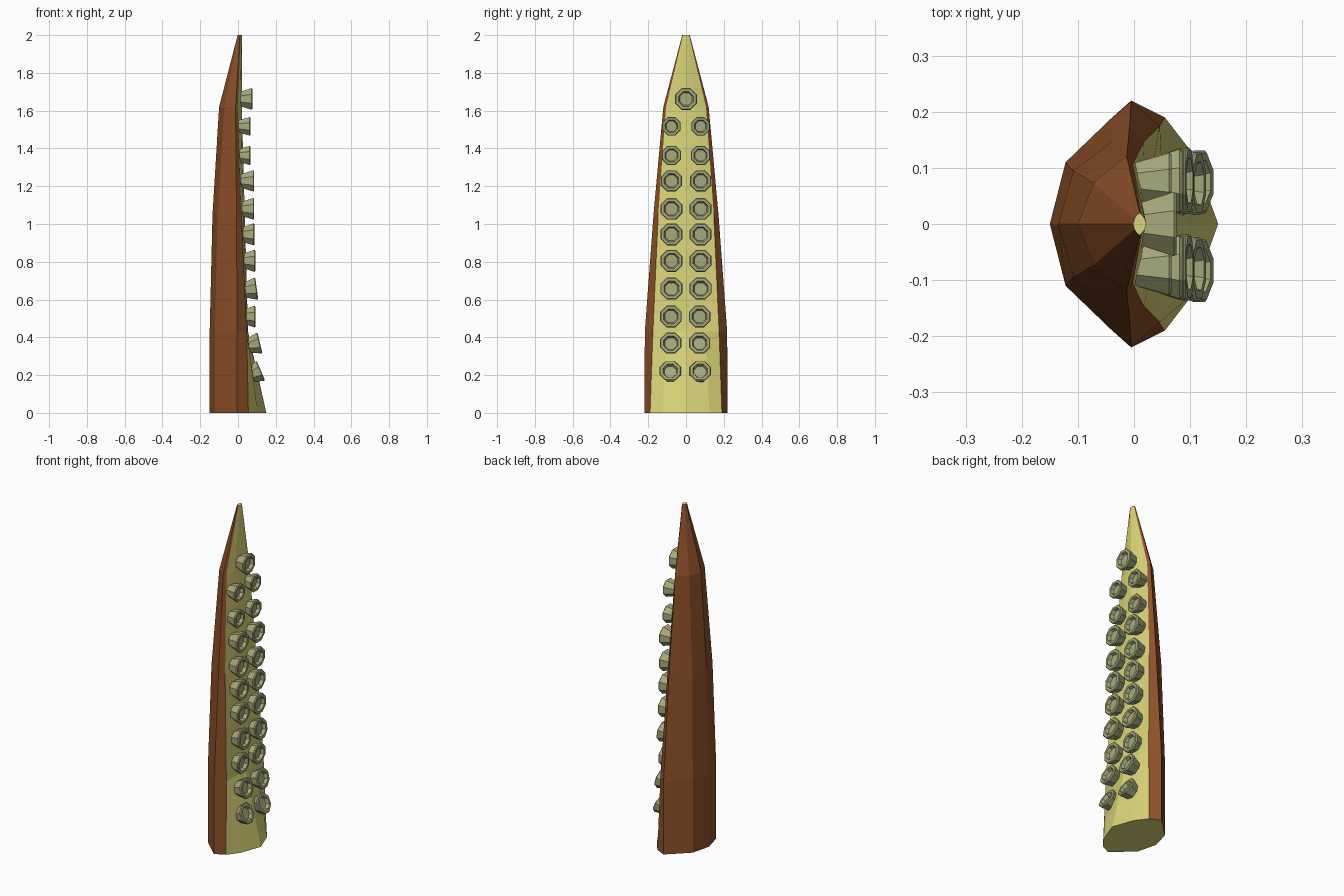
import bpy, bmesh, math
from mathutils import Matrix, Vector

if "Cube" in bpy.data.objects:
    bpy.data.objects.remove(bpy.data.objects["Cube"])


def material(name, rgb):
    m = bpy.data.materials.new(name)
    m.diffuse_color = (*rgb, 1)
    m.use_nodes = True
    m.node_tree.nodes["Principled BSDF"].inputs["Base Color"].default_value = m.diffuse_color
    return m


BROWN = material("brown skin", (0.27, 0.082, 0.022))
YELLOW = material("yellow underside", (0.71, 0.67, 0.19))
GREEN = material("grey green sucker", (0.38, 0.40, 0.20))


def finish(bm, name, mats):
    bmesh.ops.recalc_face_normals(bm, faces=bm.faces)
    me = bpy.data.meshes.new(name)
    bm.to_mesh(me)
    bm.free()
    for m in mats:
        me.materials.append(m)
    ob = bpy.data.objects.new(name, me)
    bpy.context.collection.objects.link(ob)
    return ob


# Half cross-sections (x, y), from the back ridge round to the front ridge
SECTIONS = [
    (0.00, [(-.15, 0), (-.122, .11), (-.042, .187), (-.005, .22), (.055, .19), (.105, .125), (.15, 0)]),
    (0.43, [(-.15, 0), (-.122, .11), (-.042, .187), (-.005, .218), (.046, .175), (.05, .10), (.053, 0)]),
    (1.05, [(-.135, 0), (-.108, .095), (-.038, .148), (-.008, .172), (.018, .147), (.03, .08), (.036, 0)]),
    (1.62, [(-.10, 0), (-.072, .073), (-.03, .108), (-.013, .12), (-.002, .106), (.012, .05), (.02, 0)]),
    (2.00, [(-.002, 0), (.001, .01), (.005, .016), (.01, .02), (.014, .016), (.019, .01), (.022, 0)]),
]

# Tentacle body: loft of mirrored rings, yellow on the front strip and caps
bm = bmesh.new()
rings = []
for z, half in SECTIONS:
    loop = half + [(x, -y) for x, y in half[-2:0:-1]]
    rings.append([bm.verts.new((x, y, z)) for x, y in loop])
n = len(rings[0])
for a, b in zip(rings, rings[1:]):
    for i in range(n):
        j = (i + 1) % n
        f = bm.faces.new((a[i], a[j], b[j], b[i]))
        f.material_index = 1 if 4 <= i <= 7 else 0
for ring in (rings[0], rings[-1]):
    bm.faces.new(ring).material_index = 1
finish(bm, "tentacle_body", [BROWN, YELLOW])


# Sucker: flared octagonal cup with a recessed mouth, axis along +x
def sucker(name, x, y, z, r, tilt):
    prof = [(-.012, .62), (.055, 1.0), (.06, .92), (.06, .68), (.042, .56)]
    bm = bmesh.new()
    loops = []
    for d, k in prof:
        loops.append([bm.verts.new((d, r * k * math.cos(t), r * k * math.sin(t)))
                      for t in (math.tau * (i + .5) / 8 for i in range(8))])
    for a, b in zip(loops, loops[1:]):
        for i in range(8):
            j = (i + 1) % 8
            bm.faces.new((a[i], a[j], b[j], b[i]))
    bm.faces.new(loops[0])
    bm.faces.new(loops[-1])
    ob = finish(bm, name, [GREEN])
    ob.matrix_world = (Matrix.Translation(Vector((x, y, z)))
                       @ Matrix.Rotation(-math.radians(tilt), 4, 'Y'))


# Paired rows (x of base, z, radius, upward tilt) and a single one near the tip
ROWS = [(.066, .20, .061, 23), (.058, .357, .061, 13), (.040, .65, .064, 8),
        (.033, .51, .062, 0), (.032, .805, .063, 0), (.028, .945, .063, 0),
        (.026, 1.08, .062, 0), (.026, 1.228, .061, 0),
        (.007, 1.363, .055, 0), (.007, 1.517, .053, 0)]
for k, (x, z, r, tilt) in enumerate(sorted(ROWS, key=lambda row: row[1])):
    y = .08 if z < .3 else .077
    sucker(f"sucker_left_{k}", x, y - .005 * (z < .6), z, r, tilt)
    sucker(f"sucker_right_{k}", x, -y - .003 * (z < .6), z, r, tilt)
sucker("sucker_tip", .016, 0, 1.662, .062, 0)
